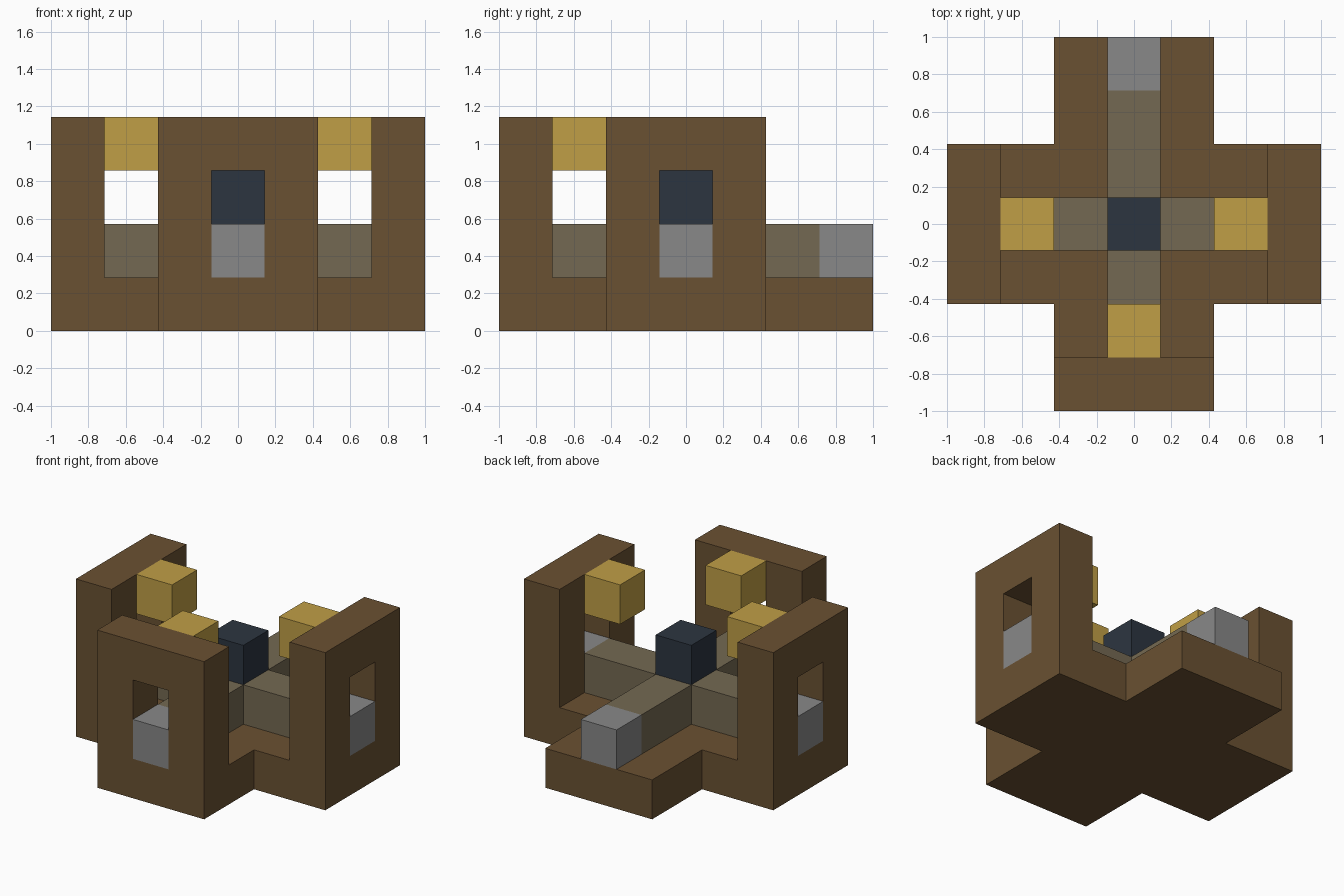
import bpy, bmesh
from math import pi
from mathutils import Matrix

default = bpy.data.objects.get("Cube")
if default:
    bpy.data.objects.remove(default, do_unlink=True)

U = 2 / 7  # one block


def material(name, srgb):
    linear = [((c / 255 + 0.055) / 1.055) ** 2.4 for c in srgb]
    m = bpy.data.materials.new(name)
    m.use_nodes = True
    m.diffuse_color = (*linear, 1)
    bsdf = m.node_tree.nodes["Principled BSDF"]
    bsdf.inputs["Base Color"].default_value = (*linear, 1)
    bsdf.inputs["Roughness"].default_value = 0.9
    return m


wood = material("brown_wood", (106, 81, 50))
gold = material("gold", (192, 159, 70))
grey = material("grey_stone", (136, 136, 136))
taupe = material("taupe", (116, 105, 82))
navy = material("dark_navy", (44, 53, 64))


def prism(name, outline, low, high, mat, turn=None):
    """Extrude a block-unit outline from low to high, then turn it into place."""
    bm = bmesh.new()
    face = bm.faces.new([bm.verts.new((x, y, low)) for x, y in outline])
    grown = bmesh.ops.extrude_face_region(bm, geom=[face])["geom"]
    bmesh.ops.translate(bm, vec=(0, 0, high - low),
                        verts=[v for v in grown if isinstance(v, bmesh.types.BMVert)])
    bmesh.ops.recalc_face_normals(bm, faces=bm.faces)
    bm.transform(Matrix.Scale(U, 4) @ (turn or Matrix.Identity(4)))
    mesh = bpy.data.meshes.new(name)
    bm.to_mesh(mesh)
    bm.free()
    mesh.materials.append(mat)
    obj = bpy.data.objects.new(name, mesh)
    bpy.context.collection.objects.link(obj)
    return obj


def cross(half_width, reach):
    w, points = half_width, [(-half_width, -reach), (half_width, -reach), (half_width, -half_width)]
    outline = []
    for _ in range(4):
        outline += points
        points = [(-y, x) for x, y in points]
    return outline


def square(cx, cy):
    return [(cx - .5, cy - .5), (cx + .5, cy - .5), (cx + .5, cy + .5), (cx - .5, cy + .5)]


# Cross-shaped floor, pipes on top of it and the central core
prism("floor", cross(1.5, 3.5), 0, 1, wood)
prism("pipe_cross", cross(.5, 2.5), 1, 2, taupe)
prism("core", square(0, 0), 2, 3, navy)

# Each arm has an end block; all but the back have a wall and a gold block
arch = [(-1.5, 1), (-.5, 1), (-.5, 3), (.5, 3), (.5, 1), (1.5, 1), (1.5, 4), (-1.5, 4)]
upright = Matrix.Rotation(pi / 2, 4, 'X')
for side, angle in (("front", 0), ("left", pi / 2), ("back", pi), ("right", -pi / 2)):
    spin = Matrix.Rotation(angle, 4, 'Z')
    prism(side + "_pipe_end", square(0, -3), 1, 2, grey, spin)
    if side != "back":
        prism(side + "_wall", arch, 2.5, 3.5, wood, spin @ upright)
        prism(side + "_gold_block", square(0, -2), 3, 4, gold, spin)
